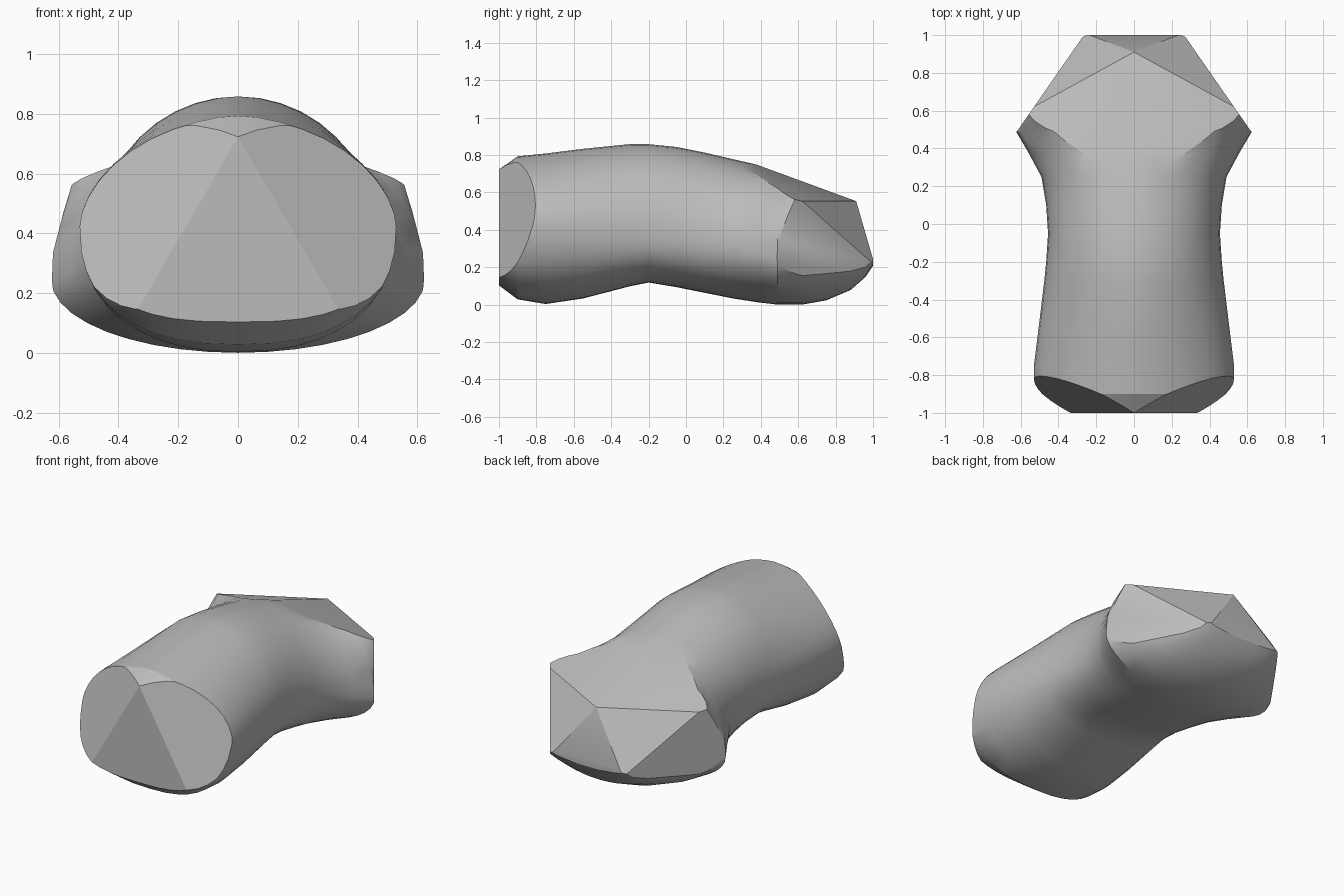
import bpy, bmesh, math
from mathutils import Vector

cube = bpy.data.objects.get("Cube")
if cube:
    bpy.data.objects.remove(cube)

# Cross-sections: y, half width, bottom, top, height of widest point, upper and lower roundness
SECTIONS = [
    (-1.0, .50, .11, .73, .43, 1.8, 2.8),
    (-.90, .53, .035, .80, .43, 1.75, 2.4),
    (-.75, .53, .01, .815, .43, 1.75, 2.3),
    (-.55, .505, .04, .84, .42, 1.8, 2.4),
    (-.30, .475, .105, .865, .41, 1.9, 2.6),
    (-.20, .465, .125, .865, .40, 2.0, 2.6),
    (-.05, .455, .10, .85, .39, 2.0, 2.5),
    (.10, .465, .07, .82, .37, 2.0, 2.4),
    (.25, .49, .04, .785, .33, 2.0, 2.2),
    (.38, .56, .02, .755, .28, 2.1, 2.0),
    (.49, .625, .007, .73, .25, 2.3, 2.0),
    (.62, .57, .007, .72, .25, 6, 2.0),
    (.75, .47, .03, .70, .25, 8, 2.0),
    (.88, .38, .085, .68, .25, 8, 2.0),
    (.96, .32, .155, .66, .25, 8, 2.2),
    (1.0, .28, .215, .64, .26, 8, 2.2),
]
SIDES = 40


def power(v, n):
    return math.copysign(abs(v) ** (2 / n), v)


def ring(bm, y, w, low, high, mid, up, down):
    verts = []
    for i in range(SIDES):
        a = math.tau * i / SIDES
        c, s = math.cos(a), math.sin(a)
        n, h = (up, high - mid) if s >= 0 else (down, mid - low)
        verts.append(bm.verts.new((w * power(c, n), y, mid + h * power(s, n))))
    return verts


def slice_off(bm, point, normal):
    """Cut the body flat and close the cut."""
    geom = bm.verts[:] + bm.edges[:] + bm.faces[:]
    bmesh.ops.bisect_plane(bm, geom=geom, dist=1e-5, plane_co=point,
                           plane_no=normal, clear_outer=True)
    rim = [e for e in bm.edges if e.is_boundary]
    if rim:
        bmesh.ops.holes_fill(bm, edges=rim, sides=0)


# Lofted body
bm = bmesh.new()
rings = [ring(bm, *s) for s in SECTIONS]
for a, b in zip(rings, rings[1:]):
    for i in range(SIDES):
        j = (i + 1) % SIDES
        bm.faces.new((a[i], a[j], b[j], b[i]))
bm.faces.new(rings[0])
bm.faces.new(rings[-1])
bmesh.ops.recalc_face_normals(bm, faces=bm.faces[:])

# Faceted ends
for side in (1, -1):
    slice_off(bm, Vector((0, -1, .73)), Vector((.864 * side, -1.7, .502)))
    slice_off(bm, Vector((side * .62, .49, .25)), Vector((.82 * side, .57, 0)))
    slice_off(bm, Vector((0, .91, .56)), Vector((.2 * side, .367, 1)))
    slice_off(bm, Vector((0, .91, .56)), Vector((.545 * side, 1, .703)))
slice_off(bm, Vector((0, .91, .56)), Vector((0, 1, .29)))

bmesh.ops.remove_doubles(bm, verts=bm.verts[:], dist=.0005)
bmesh.ops.recalc_face_normals(bm, faces=bm.faces[:])
low = min(v.co.z for v in bm.verts)
bmesh.ops.translate(bm, verts=bm.verts[:], vec=(0, 0, -low))

mesh = bpy.data.meshes.new("body")
bm.to_mesh(mesh)
bm.free()
body = bpy.data.objects.new("body", mesh)
bpy.context.collection.objects.link(body)

# Plain grey
grey = bpy.data.materials.new("grey")
grey.use_nodes = True
colour = (.5, .5, .5, 1)
grey.diffuse_color = colour
grey.node_tree.nodes["Principled BSDF"].inputs["Base Color"].default_value = colour
mesh.materials.append(grey)

bpy.ops.object.select_all(action='DESELECT')
body.select_set(True)
bpy.context.view_layer.objects.active = body
bpy.ops.object.shade_smooth_by_angle(angle=math.radians(22))
